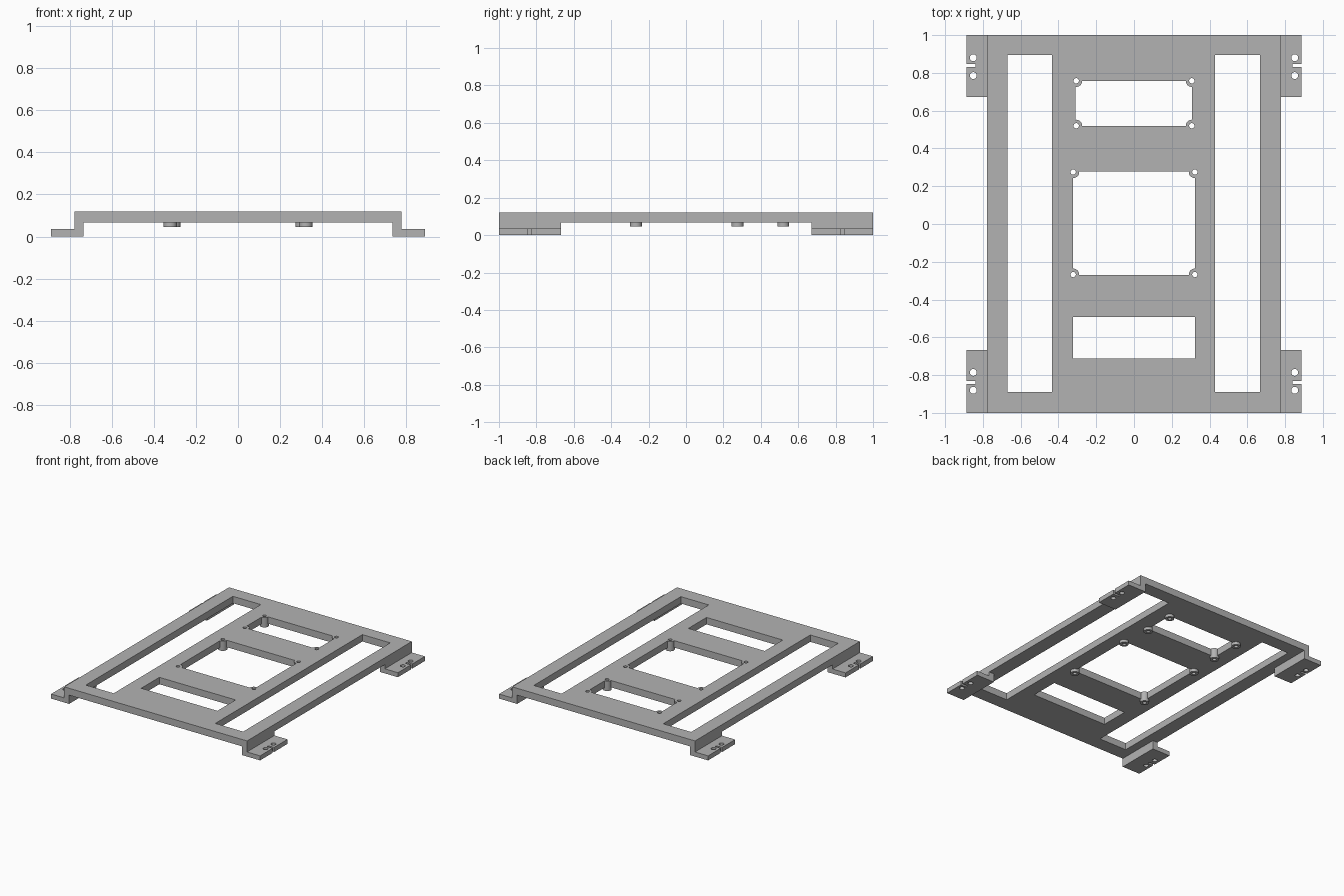
import bpy, bmesh, math
from mathutils import Matrix, Vector

cube = bpy.data.objects.get("Cube")
if cube:
    bpy.data.objects.remove(cube, do_unlink=True)

TOP, UNDER, FLANGE_TOP = 0.12, 0.067, 0.035
HALF_W, HALF_L, FOOT_W = 0.777, 1.0, 0.888

grey = bpy.data.materials.new("Plain grey")
grey.use_nodes = True
GREY = (0.45, 0.45, 0.45, 1)
grey.diffuse_color = GREY
grey.node_tree.nodes["Principled BSDF"].inputs["Base Color"].default_value = GREY


def add_box(bm, x0, x1, y0, y1, z0, z1):
    size = Vector((x1 - x0, y1 - y0, z1 - z0))
    centre = Vector((x0 + x1, y0 + y1, z0 + z1)) / 2
    bmesh.ops.create_cube(bm, size=1, matrix=Matrix.Translation(centre) @ Matrix.Diagonal(size).to_4x4())


def add_cylinder(bm, x, y, r, z0, z1):
    bmesh.ops.create_cone(bm, cap_ends=True, segments=32, radius1=r, radius2=r, depth=z1 - z0,
                          matrix=Matrix.Translation((x, y, (z0 + z1) / 2)))


def finish(bm, name):
    bmesh.ops.recalc_face_normals(bm, faces=bm.faces)
    mesh = bpy.data.meshes.new(name)
    bm.to_mesh(mesh)
    bm.free()
    mesh.materials.append(grey)
    ob = bpy.data.objects.new(name, mesh)
    bpy.context.collection.objects.link(ob)
    return ob


def combine(target, tool, operation):
    """Apply a boolean to the target and discard the tool."""
    tool.hide_render = True
    mod = target.modifiers.new(operation.title(), 'BOOLEAN')
    mod.operation, mod.solver, mod.object = operation, 'EXACT', tool
    bpy.context.view_layer.update()
    graph = bpy.context.evaluated_depsgraph_get()
    mesh = bpy.data.meshes.new_from_object(target.evaluated_get(graph))
    target.modifiers.clear()
    target.data = mesh
    bpy.data.objects.remove(tool, do_unlink=True)


# Main plate
bm = bmesh.new()
add_box(bm, -HALF_W, HALF_W, -HALF_L, HALF_L, UNDER, TOP)
frame = finish(bm, "mounting_frame")

# Windows: two long side openings and three in the middle
bm = bmesh.new()
windows = [(-0.67, -0.433, -0.89, 0.895), (0.43, 0.667, -0.89, 0.895),
           (-0.31, 0.307, 0.52, 0.758), (-0.324, 0.324, -0.27, 0.277),
           (-0.324, 0.324, -0.712, -0.492)]
for window in windows:
    add_box(bm, *window, 0, 0.2)
combine(frame, finish(bm, "window_cutter"), 'DIFFERENCE')

# Screw bosses on the corners of two middle windows
boss_points = [(s * x, y) for x, ys in ((0.306, (0.52, 0.758)), (0.322, (-0.268, 0.275)))
               for y in ys for s in (-1, 1)]
bm = bmesh.new()
for x, y in boss_points:
    add_cylinder(bm, x, y, 0.032, 0.045, TOP)
combine(frame, finish(bm, "screw_bosses"), 'UNION')

# Four stepped feet, an L profile drawn along y
profile = [(0.735, 0), (FOOT_W, 0), (FOOT_W, FLANGE_TOP), (HALF_W, FLANGE_TOP),
           (HALF_W, TOP), (0.735, TOP)]
bm = bmesh.new()
for sx in (-1, 1):
    for y0, y1 in ((-HALF_L, -0.668), (0.672, HALF_L)):
        face = bm.faces.new([bm.verts.new((sx * x, y0, z)) for x, z in profile])
        extruded = bmesh.ops.extrude_face_region(bm, geom=[face])["geom"]
        bmesh.ops.translate(bm, vec=(0, y1 - y0, 0),
                            verts=[v for v in extruded if isinstance(v, bmesh.types.BMVert)])
combine(frame, finish(bm, "feet"), 'UNION')

# Screw holes in bosses and flanges, and the open slots in the flanges
bm = bmesh.new()
for x, y in boss_points:
    add_cylinder(bm, x, y, 0.014, -0.1, 0.2)
for sx in (-1, 1):
    for sy in (-1, 1):
        for y in (0.88, 0.786):
            add_cylinder(bm, sx * 0.851, sy * y, 0.018, -0.1, 0.2)
        xs = sorted((sx * 0.84, sx * 0.95))
        ys = sorted((sy * 0.83, sy * 0.847))
        add_box(bm, *xs, *ys, -0.1, 0.2)
combine(frame, finish(bm, "hole_cutter"), 'DIFFERENCE')

# Merge coplanar faces, then smooth only the round walls
bm = bmesh.new()
bm.from_mesh(frame.data)
bmesh.ops.remove_doubles(bm, verts=bm.verts, dist=0.0001)
bmesh.ops.dissolve_limit(bm, angle_limit=math.radians(1), verts=bm.verts, edges=bm.edges)
bm.to_mesh(frame.data)
bm.free()
bpy.ops.object.select_all(action='DESELECT')
frame.select_set(True)
bpy.context.view_layer.objects.active = frame
bpy.ops.object.shade_smooth_by_angle(angle=math.radians(30))
